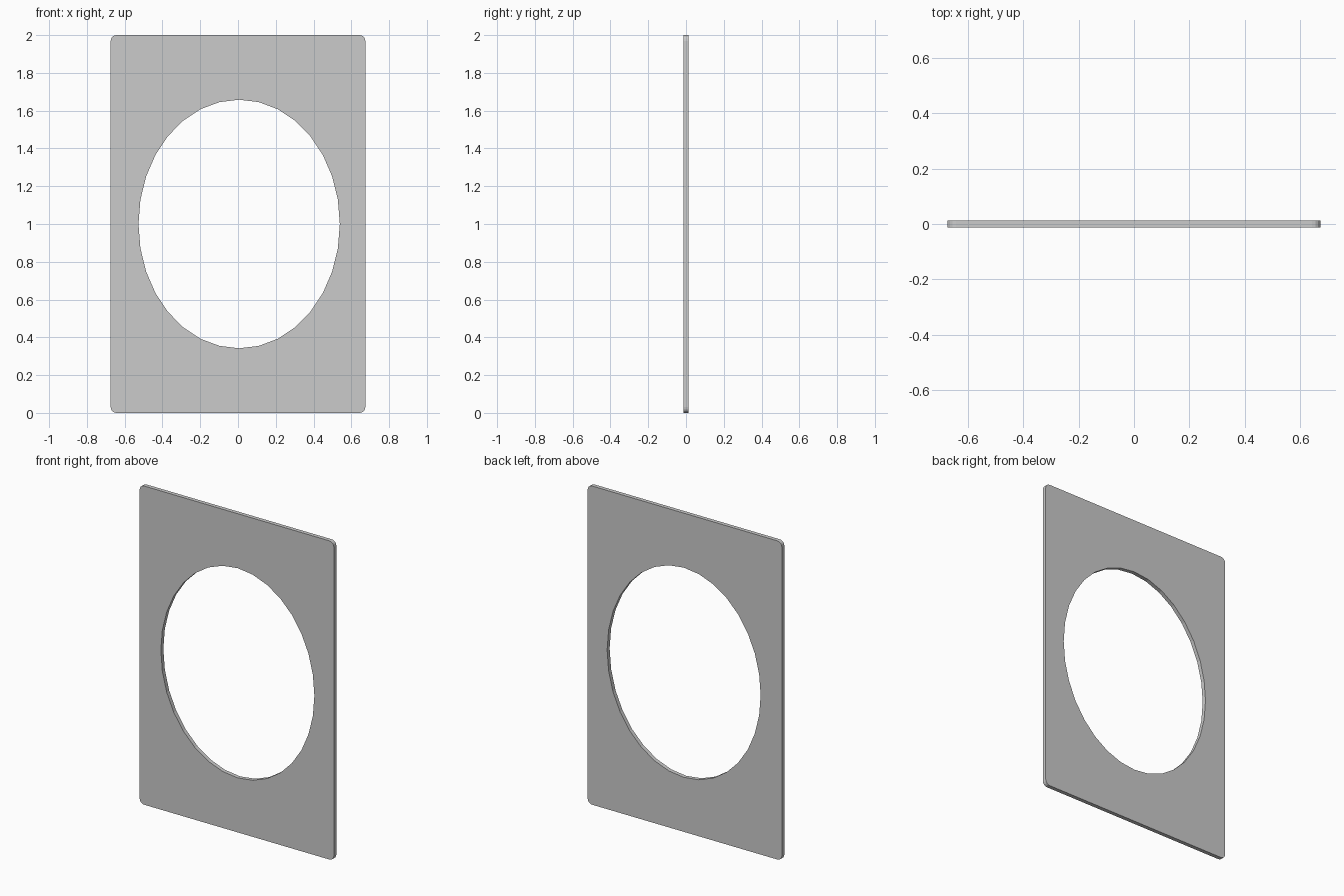
import bpy, bmesh, math

if "Cube" in bpy.data.objects:
    bpy.data.objects.remove(bpy.data.objects["Cube"])

HALF_W, HEIGHT, THICK = 0.674, 2.0, 0.025
CORNER_R, CORNER_SEGS = 0.03, 4
HOLE_X, HOLE_Z, HOLE_RX, HOLE_RZ, HOLE_SIDES = 0.006, 1.0, 0.533, 0.658, 32


def add_loop(bm, points):
    """Closed edge loop in the front plane."""
    verts = [bm.verts.new((x, -THICK / 2, z)) for x, z in points]
    return [bm.edges.new((v, verts[(i + 1) % len(verts)])) for i, v in enumerate(verts)]


# Rounded outer rectangle
outline = []
for k, (sx, sz) in enumerate([(1, 1), (-1, 1), (-1, -1), (1, -1)]):
    cx = sx * (HALF_W - CORNER_R)
    cz = HEIGHT / 2 + sz * (HEIGHT / 2 - CORNER_R)
    for s in range(CORNER_SEGS + 1):
        a = math.pi / 2 * (k + s / CORNER_SEGS)
        outline.append((cx + CORNER_R * math.cos(a), cz + CORNER_R * math.sin(a)))

# Oval opening
hole = []
for i in range(HOLE_SIDES):
    a = 2 * math.pi * i / HOLE_SIDES
    hole.append((HOLE_X + HOLE_RX * math.cos(a), HOLE_Z + HOLE_RZ * math.sin(a)))

# Fill between the loops and extrude to thickness
bm = bmesh.new()
edges = add_loop(bm, outline) + add_loop(bm, hole)
bmesh.ops.triangle_fill(bm, use_beauty=True, edges=edges)
front = list(bm.faces)
ext = bmesh.ops.extrude_face_region(bm, geom=front, use_keep_orig=True)
moved = [g for g in ext["geom"] if isinstance(g, bmesh.types.BMVert)]
bmesh.ops.translate(bm, verts=moved, vec=(0, THICK, 0))
bmesh.ops.recalc_face_normals(bm, faces=bm.faces[:])

mesh = bpy.data.meshes.new("oval_mat_panel")
bm.to_mesh(mesh)
bm.free()
panel = bpy.data.objects.new("oval_mat_panel", mesh)
bpy.context.collection.objects.link(panel)
